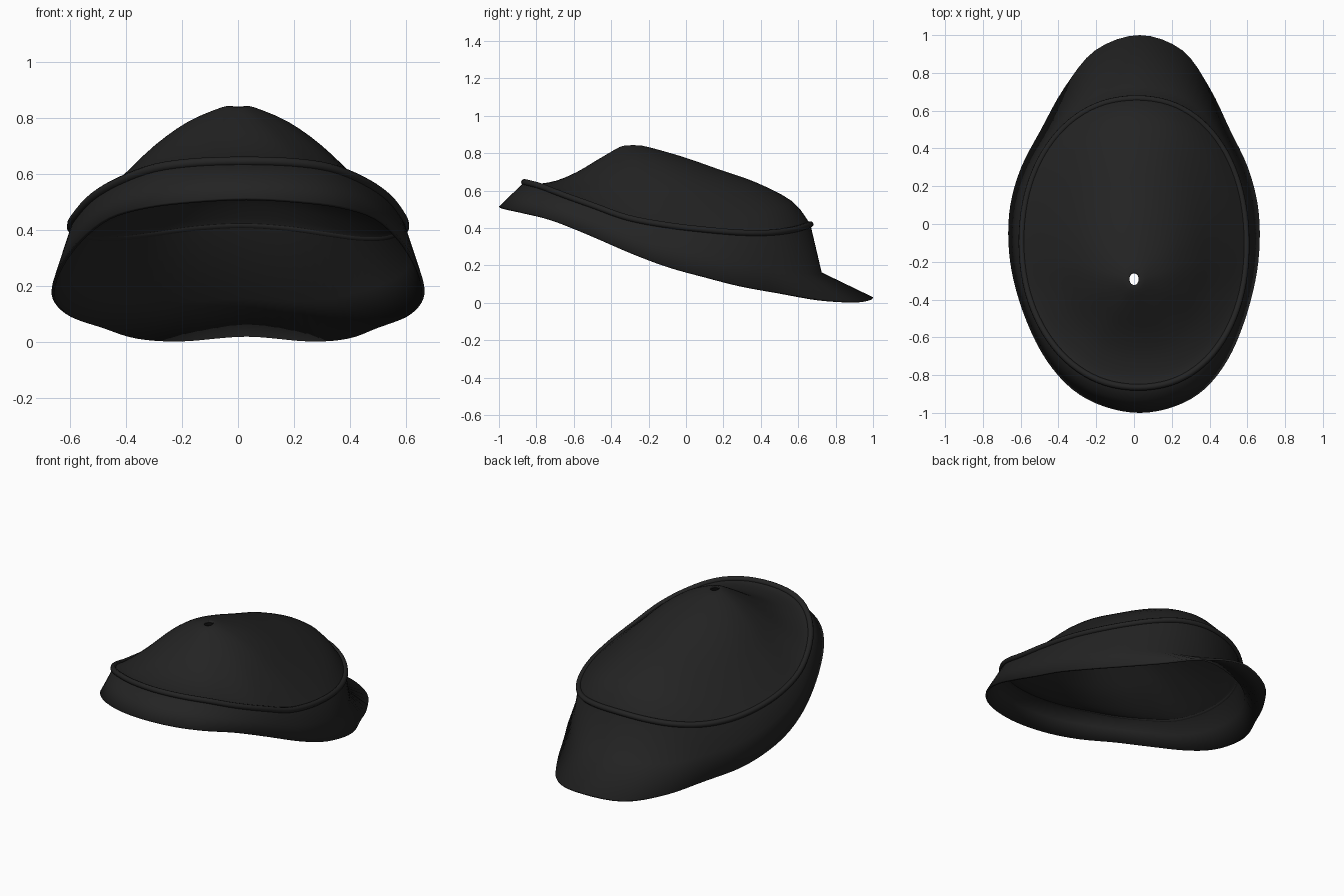
import bpy
from math import sin, cos, pi
from mathutils import Vector

cube = bpy.data.objects.get("Cube")
if cube:
    bpy.data.objects.remove(cube)

felt = bpy.data.materials.new("charcoal felt")
felt.use_nodes = True
charcoal = (0.017, 0.017, 0.017, 1)
felt.diffuse_color = charcoal
bsdf = felt.node_tree.nodes["Principled BSDF"]
bsdf.inputs["Base Color"].default_value = charcoal
bsdf.inputs["Roughness"].default_value = 0.8


def smooth_path(points, closed, steps):
    """Catmull-Rom curve through the points."""
    n = len(points)
    pick = (lambda i: points[i % n]) if closed else (lambda i: points[min(max(i, 0), n - 1)])
    out = []
    for i in range(n if closed else n - 1):
        a, b, c, d = (pick(i + k) for k in (-1, 0, 1, 2))
        for s in range(steps):
            t = s / steps
            out.append(0.5 * (2 * b + (c - a) * t + (2 * a - 5 * b + 4 * c - d) * t ** 2
                              + (3 * b - a - 3 * c + d) * t ** 3))
    return out if closed else out + [points[-1]]


def full_ring(half):
    """Mirror a front-to-back half outline, with the slight skew of worn felt."""
    ring = half + [Vector((-p.x, p.y, p.z)) for p in half[-2:0:-1]]
    for p in ring:
        p.x += 0.03 * p.y ** 2
    return smooth_path(ring, True, 4)


def signed_power(v, e):
    return abs(v) ** e * (1 if v > 0 else -1)


# Seam and lower rim, half outlines running front to back
seam_z = [.645, .64, .62, .575, .52, .455, .415, .39, .375, .375, .39, .41, .42]
angles = [pi * i / (len(seam_z) - 1) for i in range(len(seam_z))]
seam_half = [Vector((.595 * signed_power(sin(a), .93) if 0 < i < len(angles) - 1 else 0,
                     -.1 - .765 * signed_power(cos(a), .95), z))
             for i, (a, z) in enumerate(zip(angles, seam_z))]
rim_half = [Vector(p) for p in (
    (0, -1, .515), (.19, -.965, .505), (.35, -.875, .485), (.48, -.72, .445),
    (.575, -.52, .365), (.64, -.3, .27), (.665, -.1, .195), (.655, .1, .14),
    (.6, .3, .09), (.5, .5, .055), (.385, .72, .02), (.23, .92, .012), (0, 1, .03))]

# Skirt bend: steep at the back before it flares into the flap
bend_half = []
for a, s, r in zip(angles, seam_half, rim_half):
    back = max(0, -cos(a)) ** 2
    bend = s.lerp(r, .5 - .32 * back)
    bend.z = s.z + (r.z - s.z) * (.5 + .16 * back)
    bend_half.append(bend)
seam, bend, rim = map(full_ring, (seam_half, bend_half, rim_half))

# Crown: heights from peak to seam, blended between front, side and back
peak = Vector((0, -.3, .842))
spread = [.04, .1, .3, .5, .7, .9, 1]
front = [.99, .95, .62, .28, .04, -.05, 0]
side = [1, .99, .87, .67, .40, .13, 0]
back = [1, .98, .85, .69, .53, .29, 0]
columns = []
for j, edge in enumerate(seam):
    c = cos(2 * pi * j / len(seam))
    column = []
    for t, f, s, b in zip(spread, front, side, back):
        h = s + (f - s) * c * c if c > 0 else s + (b - s) * c * c
        p = peak.lerp(edge, t)
        p.z = edge.z + (peak.z - edge.z) * h
        column.append(p)
    columns.append(smooth_path(column, False, 3) + [bend[j], rim[j]])

# Hat shell, open underneath with a small hole at the peak
n, m = len(columns), len(columns[0])
verts = [p for column in columns for p in column]
faces = [(j * m + i, j * m + i + 1, (j + 1) % n * m + i + 1, (j + 1) % n * m + i)
         for j in range(n) for i in range(m - 1)]
mesh = bpy.data.meshes.new("hat_shell")
mesh.from_pydata(verts, [], faces)
mesh.materials.append(felt)
mesh.shade_smooth()
shell = bpy.data.objects.new("hat_shell", mesh)
bpy.context.collection.objects.link(shell)
wall = shell.modifiers.new("felt thickness", "SOLIDIFY")
wall.thickness = 0.012
wall.offset = -1

# Piping around the seam
curve = bpy.data.curves.new("seam_piping", "CURVE")
curve.dimensions = "3D"
curve.bevel_depth = 0.017
curve.bevel_resolution = 2
spline = curve.splines.new("POLY")
spline.points.add(len(seam) - 1)
for point, p in zip(spline.points, seam):
    point.co = (*p, 1)
spline.use_cyclic_u = True
spline.use_smooth = True
curve.materials.append(felt)
piping = bpy.data.objects.new("seam_piping", curve)
bpy.context.collection.objects.link(piping)
